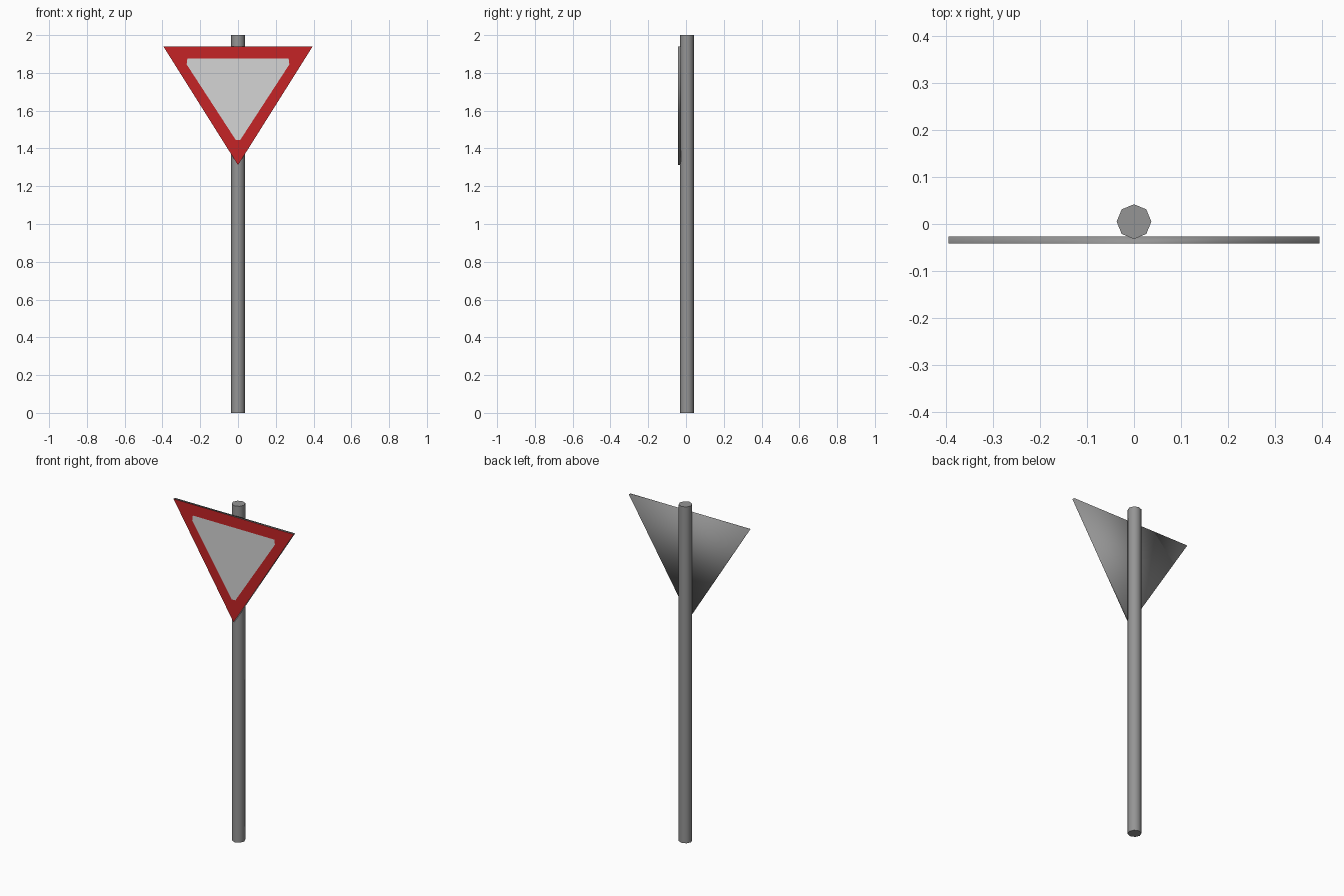
import bpy, bmesh, math

if "Cube" in bpy.data.objects:
    bpy.data.objects.remove(bpy.data.objects["Cube"])


def material(name, rgb):
    m = bpy.data.materials.new(name)
    m.diffuse_color = (*rgb, 1.0)
    m.use_nodes = True
    m.node_tree.nodes["Principled BSDF"].inputs["Base Color"].default_value = m.diffuse_color
    return m


grey = material("grey metal", (0.30, 0.30, 0.30))
red = material("sign red", (0.56, 0.017, 0.019))
white = material("sign white", (0.66, 0.66, 0.66))


def make_object(name, bm, mats):
    mesh = bpy.data.meshes.new(name)
    bm.to_mesh(mesh)
    bm.free()
    for m in mats:
        mesh.materials.append(m)
    ob = bpy.data.objects.new(name, mesh)
    bpy.context.collection.objects.link(ob)
    return ob


# Pole: eight-sided, smooth round the side, sharp at the ends
bpy.ops.mesh.primitive_cylinder_add(vertices=8, radius=0.037, depth=2,
                                    location=(0, 0.005, 1))
pole = bpy.context.object
pole.name = "pole"
pole.data.materials.append(grey)
bpy.ops.object.shade_smooth_by_angle(angle=math.radians(60))

# Sign outline and border, counter-clockwise seen from the front
FRONT, BACK = -0.042, -0.027
outer = [(-0.395, 1.94), (0, 1.312), (0.395, 1.94)]
inner = [(-0.268, 1.875), (-0.272, 1.845), (-0.012, 1.445),
         (0.012, 1.445), (0.272, 1.845), (0.268, 1.875)]

# Sign backing: rim and back, smooth shaded, open where the face sits
bm = bmesh.new()
f = [bm.verts.new((x, FRONT, z)) for x, z in outer]
b = [bm.verts.new((x, BACK, z)) for x, z in outer]
bm.faces.new(b[::-1])
for i in range(3):
    j = (i + 1) % 3
    bm.faces.new((f[j], f[i], b[i], b[j]))
for face in bm.faces:
    face.smooth = True
make_object("sign_backing", bm, [grey])

# Sign face: red border round a white panel with clipped corners
bm = bmesh.new()
o = [bm.verts.new((x, FRONT, z)) for x, z in outer]
n = [bm.verts.new((x, FRONT, z)) for x, z in inner]
for i in range(3):
    j = (i + 1) % 3
    bm.faces.new((o[i], n[2 * i + 1], n[2 * i]))
    bm.faces.new((o[i], o[j], n[2 * j], n[2 * i + 1]))
bm.faces.new(n).material_index = 1
make_object("sign_face", bm, [red, white])
